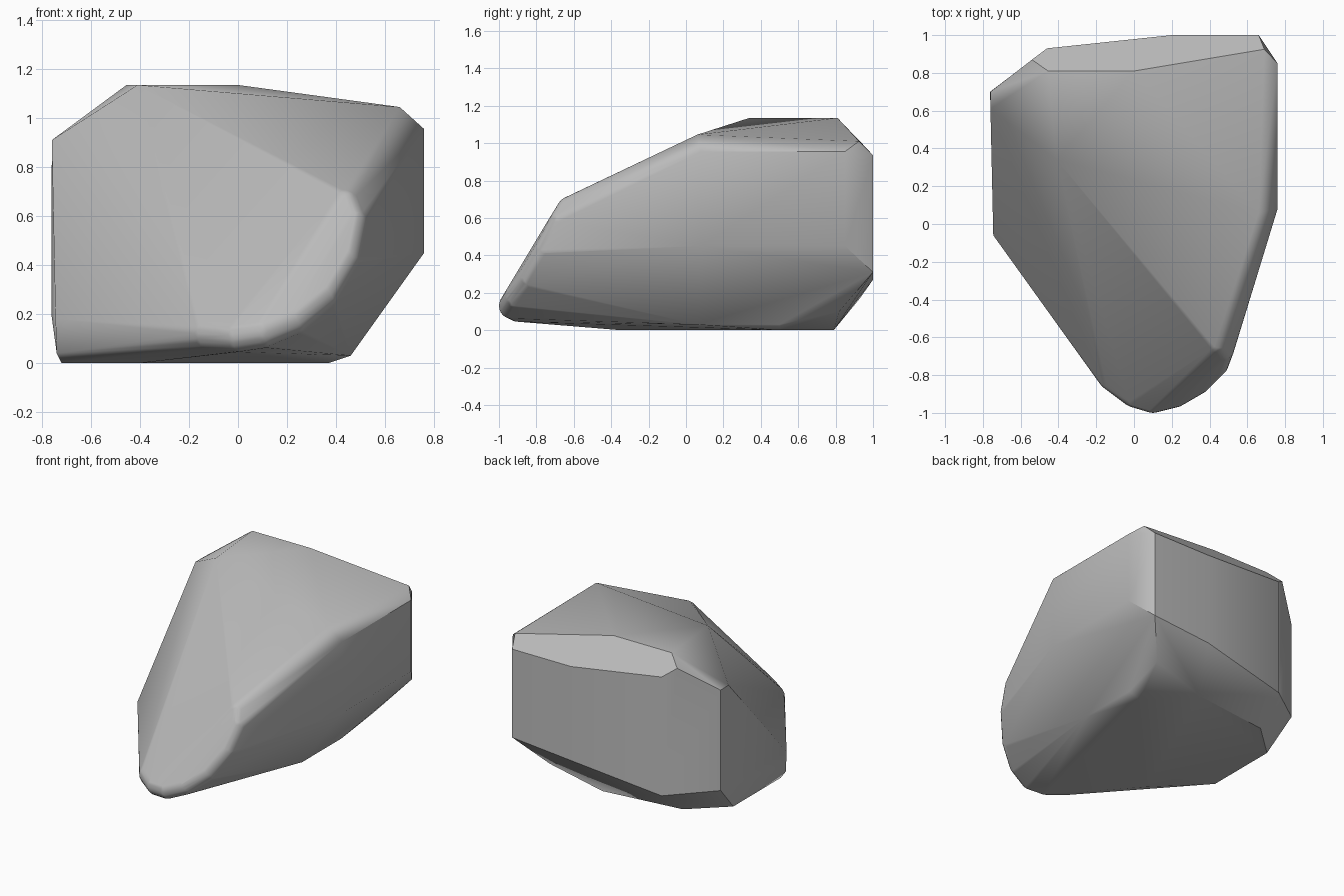
import bpy
import bmesh
import math
from mathutils import Matrix, Vector

default_cube = bpy.data.objects.get("Cube")
if default_cube:
    bpy.data.objects.remove(default_cube, do_unlink=True)


def make_material(name, value):
    material = bpy.data.materials.new(name)
    material.use_nodes = True
    colour = (value, value, value, 1)
    material.diffuse_color = colour
    shader = material.node_tree.nodes["Principled BSDF"]
    shader.inputs["Base Color"].default_value = colour
    shader.inputs["Roughness"].default_value = 0.8
    return material


# Corners of the chipped boulder, grouped by the facet they bound
crown = [(-.455, .81, 1.135), (0, .81, 1.135), (-.41, .34, 1.135),
         (.66, .06, 1.045), (.69, .925, 1.01)]
right_wall = [(.76, y, z) for y in (.08, .85) for z in (.45, .955)]
back_wall = [(.66, 1, .935), (.2, 1, .935), (-.46, .93, 1.01), (-.54, .87, 1.07),
             (.66, 1, .31), (.2, 1, .27), (-.46, .93, .17)]
left_wall = [(-.76, .7, .91), (-.76, .61, .91), (-.762, .7, .2),
             (-.745, -.06, .18), (-.74, -.06, .04)]
underside = [(.49, .82, .1), (.46, .5, .03), (.46, .06, .03), (.37, .5, 0),
             (.1, .79, 0), (-.48, .72, 0), (-.72, .5, 0), (-.72, -.03, 0), (-.4, -.35, 0)]

# Centre line of the worn, rounded nose that sweeps up the front
nose_radius = .07
nose_path = [(-.12, -.81, .12), (0, -.9, .115), (.1, -.93, .13), (.22, -.9, .18),
             (.34, -.83, .28), (.43, -.74, .43), (.46, -.66, .58), (.435, -.62, .645)]


def build_boulder(name, corners, path, radius):
    bm = bmesh.new()
    for corner in corners:
        bm.verts.new(corner)
    for centre in path:
        bmesh.ops.create_icosphere(bm, subdivisions=3, radius=radius,
                                   matrix=Matrix.Translation(Vector(centre)))

    # Wrap everything in one convex skin and throw away what lies inside
    points = [v.co.copy() for v in bm.verts]
    bm.clear()
    for point in points:
        bm.verts.new(point)
    hull = bmesh.ops.convex_hull(bm, input=bm.verts[:], use_existing_faces=False)
    inside = {g for g in hull["geom_interior"] + hull["geom_unused"]
              if isinstance(g, bmesh.types.BMVert)}
    bmesh.ops.delete(bm, geom=list(inside), context="VERTS")
    bmesh.ops.dissolve_limit(bm, angle_limit=math.radians(1.5),
                             verts=bm.verts[:], edges=bm.edges[:])
    bmesh.ops.recalc_face_normals(bm, faces=bm.faces[:])

    mesh = bpy.data.meshes.new(name)
    bm.to_mesh(mesh)
    bm.free()
    boulder = bpy.data.objects.new(name, mesh)
    bpy.context.collection.objects.link(boulder)
    return boulder


boulder = build_boulder("boulder", crown + right_wall + back_wall + left_wall + underside,
                        nose_path, nose_radius)
boulder.data.materials.append(make_material("stone grey", .5))

# Smooth the worn front while the chipped facets stay crisp
bpy.ops.object.select_all(action="DESELECT")
boulder.select_set(True)
bpy.context.view_layer.objects.active = boulder
bpy.ops.object.shade_smooth_by_angle(angle=math.radians(36))
weighted = boulder.modifiers.new("weighted_normals", "WEIGHTED_NORMAL")
weighted.keep_sharp = True
